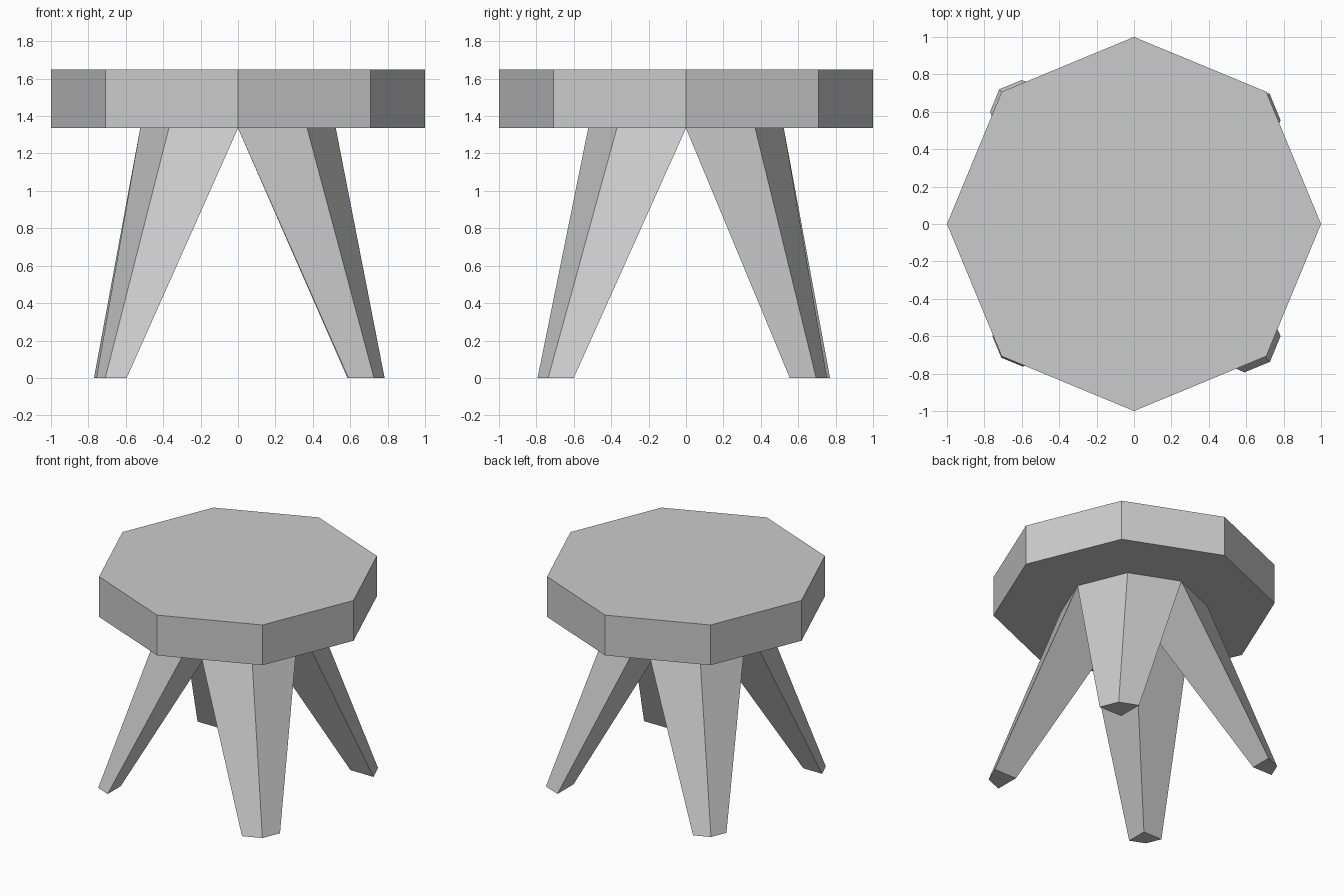
import bpy
from math import cos, sin, radians

if "Cube" in bpy.data.objects:
    bpy.data.objects.remove(bpy.data.objects["Cube"])

SEAT_Z, TOP_Z = 1.335, 1.65
INNER_R = 0.523


def polar(radius, degrees, z):
    a = radians(degrees)
    return (radius * cos(a), radius * sin(a), z)


def add_mesh(name, verts, faces):
    mesh = bpy.data.meshes.new(name)
    mesh.from_pydata(verts, [], faces)
    mesh.update()
    obj = bpy.data.objects.new(name, mesh)
    bpy.context.collection.objects.link(obj)
    return obj


# Octagonal seat; the underside is a ring whose opening is filled by the legs
n = 8
verts = []
for radius, z in ((1, TOP_Z), (1, SEAT_Z), (INNER_R, SEAT_Z)):
    verts += [polar(radius, 45 * i, z) for i in range(n)]
faces = [tuple(range(n))]
for i in range(n):
    j = (i + 1) % n
    for ring in (0, n):
        faces.append((ring + i, ring + n + i, ring + n + j, ring + j))
add_mesh("seat", verts, faces)


# Tapered legs: each grows from one quarter of the inner octagon to a small foot
def leg(name, start, foot_x, foot_y, scale):
    top = [(0, 0, SEAT_Z)] + [polar(INNER_R, start + a, SEAT_Z) for a in (0, 45, 90)]
    foot = [(foot_x + x * scale, foot_y + y * scale, 0) for x, y, _ in top]
    sides = [(4 + i, 4 + (i + 1) % 4, (i + 1) % 4, i) for i in range(4)]
    add_mesh(name, top + foot, sides + [(7, 6, 5, 4)])


# name, start angle, inner foot corner x and y, foot taper
for args in (("back_right_leg", 0, 0.585, 0.555, 0.38),
             ("back_left_leg", 90, -0.60, 0.60, 0.325),
             ("front_left_leg", 180, -0.595, -0.60, 0.31),
             ("front_right_leg", 270, 0.59, -0.60, 0.37)):
    leg(*args)
